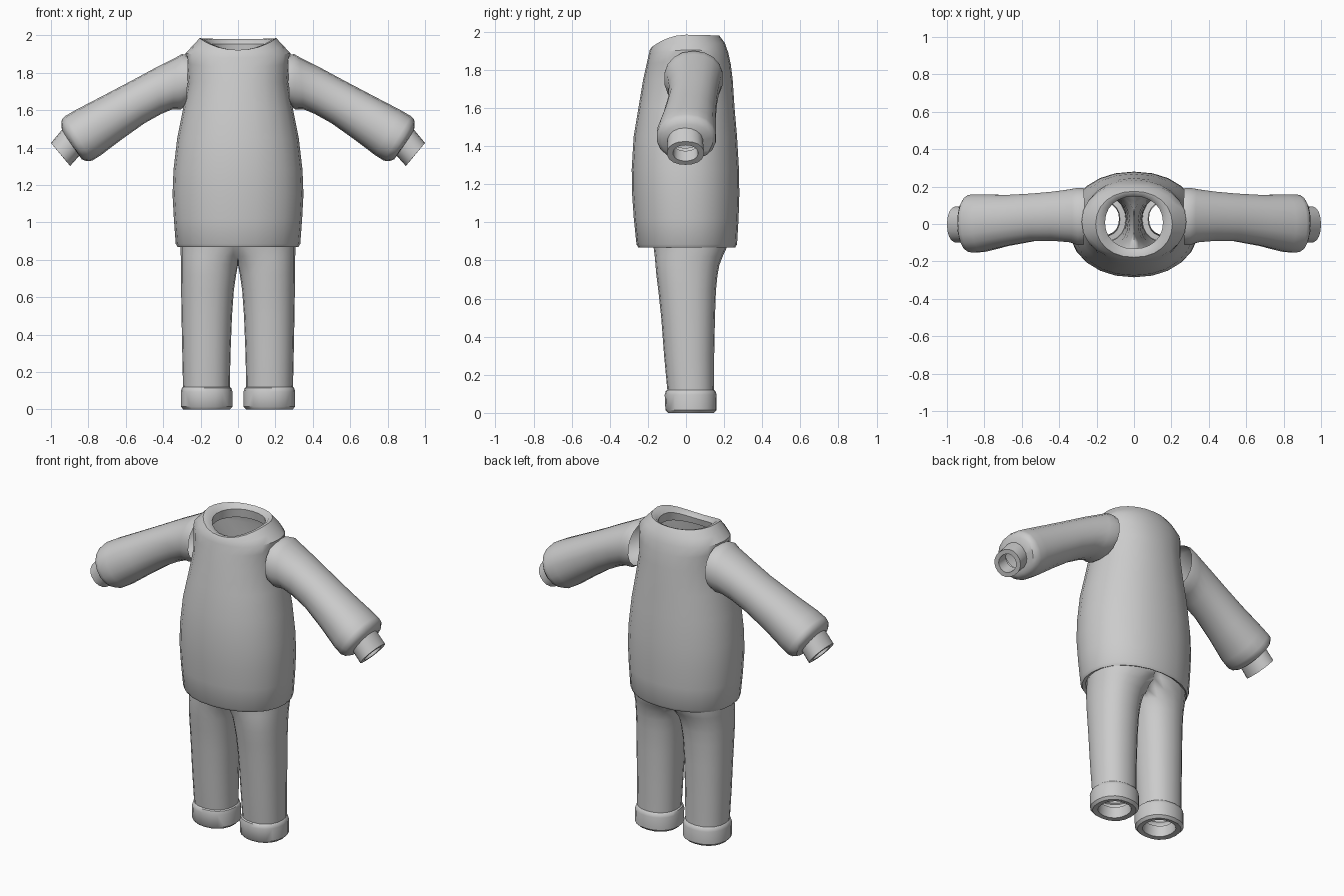
import bpy, bmesh, math


def spow(v, p):
    return math.copysign(abs(v) ** p, v)


def loop_angles(n):
    return [2 * math.pi * i / n for i in range(n)]


def loft(name, rings, angle=40, mirror=False, weld=False):
    """Skin a list of closed rings; optionally open the seam at x = 0 and mirror."""
    bm = bmesh.new()
    loops = [[bm.verts.new(p) for p in ring] for ring in rings]
    n = len(rings[0])
    for a, b in zip(loops, loops[1:]):
        for i in range(n):
            j = (i + 1) % n
            bm.faces.new((a[i], a[j], b[j], b[i]))
    if weld:
        inner = [f for f in bm.faces if all(v.co.x < 1e-4 for v in f.verts)]
        bmesh.ops.delete(bm, geom=inner, context='FACES')
    bmesh.ops.recalc_face_normals(bm, faces=bm.faces)
    mesh = bpy.data.meshes.new(name)
    bm.to_mesh(mesh)
    bm.free()
    mesh.shade_smooth()
    mesh.set_sharp_from_angle(angle=math.radians(angle))
    obj = bpy.data.objects.new(name, mesh)
    bpy.context.collection.objects.link(obj)
    if mirror:
        mod = obj.modifiers.new("Mirror", 'MIRROR')
        mod.use_mirror_merge = True
        mod.merge_threshold = 0.0005
    return obj


def body_ring(rx, y0, y1, zf, zs, zb, n=24):
    """Torso section whose height differs at front, sides and back."""
    pts = []
    for t in loop_angles(n):
        c, s = spow(math.cos(t), .93), spow(math.sin(t), .93)
        z = zs + ((zf if s < 0 else zb) - zs) * s * s
        pts.append((rx * c, (y0 + y1) / 2 + (y1 - y0) / 2 * s, z))
    return pts


def sleeve_ring(tx, tz, bx, bz, y0, y1, n=18):
    """Sleeve section spanning a top point and a bottom point in the xz plane."""
    pts = []
    for t in loop_angles(n):
        c, s = spow(math.cos(t), .92), spow(math.sin(t), .92)
        k = (1 + c) / 2
        pts.append((bx + (tx - bx) * k, (y0 + y1) / 2 + (y1 - y0) / 2 * s,
                    bz + (tz - bz) * k))
    return pts


def leg_ring(x0, x1, y0, y1, z, n=20):
    """Leg section, clamped at the centre plane."""
    pts = []
    for t in loop_angles(n):
        c, s = spow(math.cos(t), .9), spow(math.sin(t), .9)
        x = (x0 + x1) / 2 + (x1 - x0) / 2 * c
        pts.append((max(x, 0), (y0 + y1) / 2 + (y1 - y0) / 2 * s, z))
    return pts


# Shirt body: turned hem, belly, shoulders and turned collar
body = [(.28, -.21, .225, .93), (.30, -.235, .245, .875), (.322, -.25, .258, .868),
        (.333, -.26, .268, .885), (.343, -.274, .276, 1.02), (.35, -.283, .28, 1.15),
        (.345, -.285, .278, 1.28), (.325, -.275, .268, 1.45), (.295, -.25, .255, 1.60),
        (.268, -.225, .245, 1.75)]
rings = [body_ring(rx, y0, y1, z, z, z) for rx, y0, y1, z in body]
rings += [body_ring(*r) for r in [
    (.275, -.207, .235, 1.83, 1.85, 1.83), (.28, -.196, .222, 1.88, 1.905, 1.89),
    (.245, -.19, .205, 1.905, 1.942, 1.94), (.205, -.178, .175, 1.922, 1.985, 1.98),
    (.18, -.158, .162, 1.922, 1.978, 1.975), (.155, -.132, .148, 1.91, 1.955, 1.955),
    (.16, -.14, .155, 1.87, 1.90, 1.90)]]
loft("shirt_body", rings)

# Sleeves, flaring to the wrist gather
loft("sleeves", [sleeve_ring(*r) for r in [
    (.265, 1.895, .275, 1.625, -.115, .195), (.30, 1.90, .305, 1.605, -.115, .195),
    (.33, 1.883, .35, 1.605, -.10, .188), (.45, 1.822, .41, 1.58, -.092, .175),
    (.57, 1.757, .50, 1.53, -.093, .165), (.73, 1.673, .62, 1.445, -.118, .157),
    (.87, 1.60, .735, 1.358, -.15, .16), (.925, 1.568, .78, 1.33, -.155, .16),
    (.942, 1.55, .81, 1.328, -.15, .157), (.945, 1.515, .835, 1.337, -.13, .14),
    (.938, 1.48, .85, 1.36, -.09, .085)]], mirror=True)

# Wrist cuffs with turned-in openings
loft("sleeve_cuffs", [sleeve_ring(*r) for r in [
    (.925, 1.515, .82, 1.39, -.095, .085), (.95, 1.485, .845, 1.36, -.098, .09),
    (1.0, 1.425, .897, 1.302, -.1, .095), (.983, 1.405, .915, 1.322, -.068, .063),
    (.93, 1.455, .865, 1.375, -.065, .06)]], mirror=True)

# Trousers: turned bottoms, folded cuffs, legs merging into the hips
loft("trousers", [leg_ring(*r) for r in [
    (.08, .255, -.06, .115, .07), (.075, .26, -.068, .12, .004), (.045, .292, -.095, .145, 0),
    (.03, .306, -.108, .16, .015), (.03, .306, -.112, .161, .095),
    (.036, .30, -.106, .154, .115), (.044, .294, -.098, .147, .12),
    (.04, .298, -.115, .148, .30), (.032, .302, -.13, .152, .50), (.022, .304, -.145, .157, .64),
    (.010, .305, -.155, .165, .72), (-.004, .305, -.16, .175, .775),
    (-.04, .306, -.164, .192, .82), (-.11, .308, -.17, .215, .87),
    (-.22, .309, -.185, .23, .93), (-.31, .31, -.2, .235, 1.0)]],
    mirror=True, weld=True)
